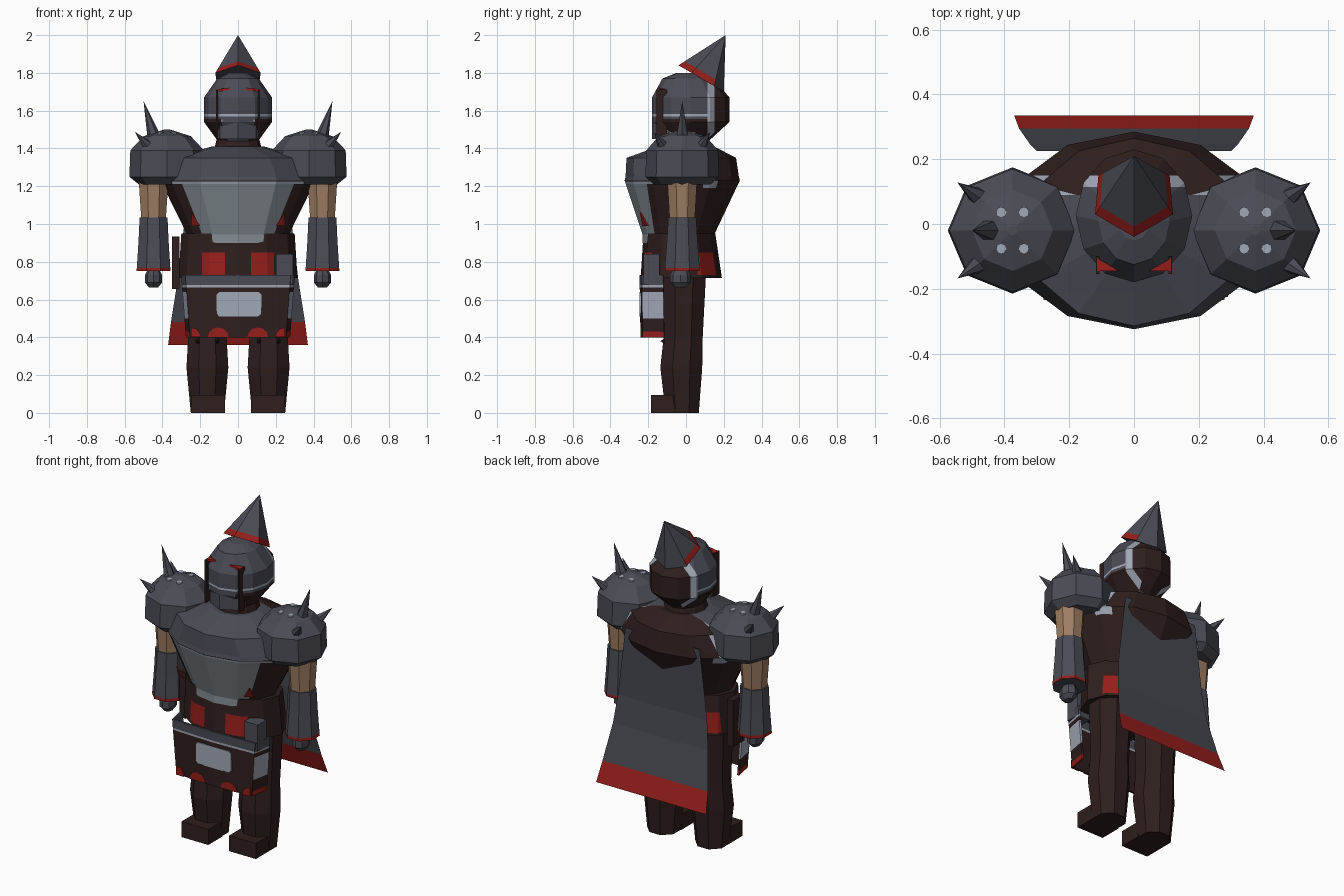
import bpy
import bmesh
from math import sin, cos, pi
from mathutils import Vector

if "Cube" in bpy.data.objects:
    bpy.data.objects.remove(bpy.data.objects["Cube"])

SRGB = {
    "steel": (76, 77, 86), "dark_leather": (50, 36, 35), "red_trim": (150, 36, 33),
    "pale_steel": (160, 167, 181), "chest_steel": (132, 141, 147), "skin": (156, 124, 97),
    "cape_grey": (72, 74, 81),
}
STEEL, DARK, RED, PALE, CHEST, SKIN, CAPE = SRGB
MATS = {}
for key, rgb in SRGB.items():
    colour = [(c / 255) ** 2.2 for c in rgb] + [1]
    m = bpy.data.materials.new(key)
    m.use_nodes = True
    m.diffuse_color = colour
    bsdf = m.node_tree.nodes["Principled BSDF"]
    bsdf.inputs["Base Color"].default_value = colour
    bsdf.inputs["Roughness"].default_value = 0.8
    MATS[key] = m


def finish(name, bm, rule, cuts=()):
    """Slice the mesh along planes, colour each face by the rule, make the object."""
    for co, no in cuts:
        geom = bm.verts[:] + bm.edges[:] + bm.faces[:]
        bmesh.ops.bisect_plane(bm, geom=geom, plane_co=co, plane_no=no, dist=0.0005)
    bmesh.ops.recalc_face_normals(bm, faces=bm.faces[:])
    mesh = bpy.data.meshes.new(name)
    used = []
    for f in bm.faces:
        key = rule(f.calc_center_median()) if callable(rule) else rule
        if key not in used:
            used.append(key)
            mesh.materials.append(MATS[key])
        f.material_index = used.index(key)
    bm.to_mesh(mesh)
    bm.free()
    ob = bpy.data.objects.new(name, mesh)
    bpy.context.collection.objects.link(ob)
    return ob


def loft(name, rings, rule, n=12, turn=0.0, cuts=()):
    """Rings are (z, radius x, radius y, centre x, centre y)."""
    bm = bmesh.new()
    loops = []
    for z, rx, ry, cx, cy in rings:
        angles = [2 * pi * (i + turn) / n for i in range(n)]
        loops.append([bm.verts.new((cx + rx * sin(a), cy - ry * cos(a), z)) for a in angles])
    for lo, hi in zip(loops, loops[1:]):
        for i in range(n):
            j = (i + 1) % n
            bm.faces.new((lo[i], lo[j], hi[j], hi[i]))
    bm.faces.new(loops[0])
    bm.faces.new(loops[-1])
    return finish(name, bm, rule, cuts)


def plate(name, pts, push, rule):
    """Flat polygon pushed out into a slab."""
    bm = bmesh.new()
    a = [bm.verts.new(p) for p in pts]
    b = [bm.verts.new(Vector(p) + Vector(push)) for p in pts]
    bm.faces.new(a)
    bm.faces.new(b)
    for i in range(len(a)):
        j = (i + 1) % len(a)
        bm.faces.new((a[i], a[j], b[j], b[i]))
    return finish(name, bm, rule)


def box(name, x, y, z, rule):
    pts = [(x[0], y[0], z[0]), (x[1], y[0], z[0]), (x[1], y[1], z[0]), (x[0], y[1], z[0])]
    return plate(name, pts, (0, 0, z[1] - z[0]), rule)


def spike(name, base, tip, radius, rule=STEEL):
    d = Vector(tip) - Vector(base)
    bm = bmesh.new()
    bmesh.ops.create_cone(bm, cap_ends=True, segments=6, radius1=radius, radius2=0, depth=d.length)
    rot = d.to_track_quat("Z", "Y").to_matrix()
    for v in bm.verts:
        v.co = rot @ v.co + Vector(base) + d / 2
    return finish(name, bm, rule)


def sheet(name, rows, rule, cuts=()):
    bm = bmesh.new()
    rows = [[bm.verts.new(p) for p in r] for r in rows]
    for lo, hi in zip(rows, rows[1:]):
        for i in range(len(lo) - 1):
            bm.faces.new((lo[i], lo[i + 1], hi[i + 1], hi[i]))
    return finish(name, bm, rule, cuts)


def at_z(*levels):
    return [((0, 0, z), (0, 0, 1)) for z in levels]


def at_x(*levels):
    return [((s * x, 0, 0), (1, 0, 0)) for x in levels for s in (1, -1)]


def at_y(*levels):
    return [((0, y, 0), (0, 1, 0)) for y in levels]


# Torso with chest plate, collar and back
def torso_rule(c):
    if c.z > 1.24:
        if c.y < 0.09:
            return STEEL
        return PALE if c.y < 0.15 and abs(c.x) > 0.2 else DARK
    if 1.213 < c.z < 1.225 and c.y < 0.15:
        return PALE
    if c.z < 1.213 and c.y < -0.1 and abs(c.x) < 0.19 + (c.z - 0.945) * 0.4:
        return CHEST
    return PALE if c.z > 1.19 and 0.09 < c.y < 0.18 else DARK


slants = [((s * 0.19, 0, 0.945), (s, 0, -0.4)) for s in (1, -1)]
loft("torso", [(0.9, 0.27, 0.19, 0, -0.04), (0.945, 0.27, 0.19, 0, -0.04),
               (1.23, 0.41, 0.305, 0, -0.02), (1.25, 0.405, 0.3, 0, -0.02),
               (1.35, 0.34, 0.29, 0, -0.025), (1.41, 0.14, 0.15, 0, 0)],
     torso_rule, cuts=at_z(1.19, 1.213, 1.225) + at_y(0.09, 0.15) + slants)
loft("neck", [(1.38, 0.13, 0.13, 0, 0), (1.46, 0.11, 0.11, 0, 0)],
     lambda c: STEEL if c.z < 1.42 and c.y < 0 else DARK)


# Waist skirt with coloured tassets
def waist_rule(c):
    front = c.y < 0 and 0.07 < abs(c.x) < 0.19
    back = c.y > 0.06 and 0.15 < abs(c.x)
    return RED if 0.73 < c.z < 0.85 and (front or back) else DARK


loft("waist", [(0.715, 0.315, 0.215, 0, -0.025), (0.95, 0.3, 0.19, 0, -0.035)],
     waist_rule, cuts=at_z(0.731, 0.85) + at_x(0.07, 0.15, 0.19) + at_y(0.06))


# Folded front apron
def apron_row(z, w, y):
    return [(-w, y + 0.11, z), (-w + 0.02, y, z), (0, y - 0.01, z), (w - 0.02, y, z), (w, y + 0.11, z)]


def apron_rule(c):
    if abs(c.x) > 0.26 and 0.5 < c.z < 0.64:
        return PALE
    if abs(c.x) > 0.25 and c.z < 0.43:
        return RED
    return PALE if 0.665 < c.z < 0.677 else STEEL if c.z > 0.677 else DARK


apron = sheet("front_apron", [apron_row(0.4, 0.27, -0.225), apron_row(0.73, 0.295, -0.23)],
              apron_rule, at_z(0.43, 0.5, 0.64, 0.665, 0.677))
solid = apron.modifiers.new("thickness", "SOLIDIFY")
solid.thickness = 0.012
solid.offset = 0
plate("apron_panel", [(x, -0.246, z) for x, z in
                      ((-0.1, 0.51), (0.11, 0.51), (0.125, 0.525), (0.125, 0.625),
                       (0.11, 0.64), (-0.1, 0.64), (-0.115, 0.625), (-0.115, 0.525))],
      (0, 0.009, 0), PALE)
for s, side in ((1, "left"), (-1, "right")):
    for mid, start, stop in ((0.105, 0, 6), (0.25, 3, 6)):
        arc = [(s * (mid + 0.055 * cos(pi * i / 6)), -0.241, 0.402 + 0.05 * sin(pi * i / 6))
               for i in range(start, stop + 1)]
        if start:
            arc.append((s * mid, -0.241, 0.402))
        plate(side + "_apron_scallop", arc, (0, 0.009, 0), RED)

box("hip_pouch", (0.2, 0.29), (-0.225, -0.14), (0.68, 0.84), STEEL)
box("hip_scabbard", (-0.35, -0.31), (-0.06, 0.05), (0.655, 0.935), DARK)


# Helmet with visor
def helmet_rule(c):
    if c.y > 0.15:
        return DARK
    if c.y > 0.115:
        return PALE if c.z > 1.5 else DARK
    if 1.57 < c.z < 1.582 and c.y < 0.1:
        return PALE
    return DARK if c.z < 1.555 and abs(c.x) > 0.07 else STEEL


loft("helmet", [(1.43, 0.1, 0.11, 0, 0), (1.54, 0.18, 0.205, 0, 0.025),
                (1.67, 0.18, 0.205, 0, 0.025), (1.77, 0.11, 0.135, 0, 0.01),
                (1.8, 0.05, 0.06, 0, 0.01)],
     helmet_rule, cuts=at_z(1.555, 1.57, 1.582) + at_y(0.115, 0.15))
plate("mouth_guard", [(-0.11, -0.08, 1.45), (-0.095, -0.135, 1.45), (0, -0.18, 1.45),
                      (0.095, -0.135, 1.45), (0.11, -0.08, 1.45)], (0, 0, 0.09), STEEL)
box("mouth_trim", (-0.09, 0.09), (-0.155, -0.1), (1.54, 1.552), PALE)

# Tilted cone crest
tip = Vector((0, 0.21, 2))
rim = [Vector(p) for p in ((0, -0.04, 1.84), (0.12, 0.03, 1.8), (0.11, 0.15, 1.73),
                           (0, 0.2, 1.7), (-0.11, 0.15, 1.73), (-0.12, 0.03, 1.8))]
bm = bmesh.new()
low = [bm.verts.new(p) for p in rim]
mid = [bm.verts.new(p.lerp(tip, 0.13)) for p in rim]
top = bm.verts.new(tip)
bm.faces.new(low)
for i in range(6):
    j = (i + 1) % 6
    bm.faces.new((low[i], low[j], mid[j], mid[i]))
    bm.faces.new((mid[i], mid[j], top))
crest_edge = [(a + b + a.lerp(tip, 0.13) + b.lerp(tip, 0.13)) / 4
              for a, b in zip(rim, rim[1:] + rim[:1]) if max(a.y, b.y) < 0.16]
finish("helmet_crest", bm, lambda c: RED if any((c - e).length < 0.01 for e in crest_edge) else STEEL)

# Cape
rows = [(0.36, 0.37, 0.335), (0.48, 0.355, 0.295), (0.7, 0.32, 0.245), (0.87, 0.3, 0.225), (1.29, 0.25, 0.225)]
sheet("cape", [[(-w, y, z), (0, y, z), (w, y, z)] for z, w, y in rows],
      lambda c: RED if c.z < 0.48 else CAPE)

# Paired parts
for s, side in ((1, "left_"), (-1, "right_")):
    box(side + "visor_bar", (s * 0.107, s * 0.117), (-0.155, -0.1), (1.45, 1.71), DARK)
    plate(side + "visor_brow", [(s * 0.115, -0.105, 1.7), (s * 0.115, -0.145, 1.7), (s * 0.045, -0.145, 1.71)],
          (0, 0, 0.012), lambda c: RED if c.z > 1.71 else DARK)
    plate(side + "chest_mark", [(s * 0.2, -0.222, 0.99), (s * 0.25, -0.195, 0.99), (s * 0.245, -0.235, 1.06)],
          (0, -0.009, 0), RED)

    # Leg and foot
    lx = s * 0.162
    loft(side + "leg", [(0, 0.095, 0.095, lx, -0.02), (0.24, 0.12, 0.12, lx, -0.025),
                        (0.4, 0.11, 0.112, lx, -0.015), (0.73, 0.125, 0.125, lx, -0.01)],
         DARK, n=8, turn=0.5)
    box(side + "foot", (s * 0.07, s * 0.25), (-0.185, -0.05), (0, 0.095), DARK)
    for dx in (-0.05, 0.05):
        spike(side + "knee_rivet", (lx + dx, -0.115, 0.38), (lx + dx, -0.135, 0.38), 0.014, DARK)

    # Arm, bracer and hand
    ax = s * 0.447
    loft(side + "upper_arm", [(1.02, 0.07, 0.072, ax, -0.02), (1.26, 0.087, 0.087, ax, -0.02)],
         SKIN, n=8, turn=0.5)
    loft(side + "bracer", [(0.75, 0.098, 0.1, ax, -0.02), (0.768, 0.096, 0.1, ax, -0.02),
                           (0.91, 0.086, 0.088, ax, -0.02), (1.035, 0.08, 0.08, ax, -0.02)],
         lambda c: RED if 0.751 < c.z < 0.768 else STEEL, n=8, turn=0.5)
    loft(side + "hand", [(0.665, 0.025, 0.03, ax, -0.03), (0.69, 0.045, 0.055, ax, -0.03),
                         (0.73, 0.045, 0.055, ax, -0.03), (0.76, 0.03, 0.04, ax, -0.03)],
         STEEL, n=8)

    # Spiked shoulder guard
    px = s * 0.375
    loft(side + "shoulder_guard", [(1.21, 0.15, 0.15, px, -0.02), (1.25, 0.2, 0.195, px, -0.02),
                                   (1.39, 0.195, 0.19, px, -0.02), (1.465, 0.125, 0.125, px, -0.02),
                                   (1.5, 0.015, 0.015, px, -0.02)], STEEL, n=8)
    spike(side + "tall_spike", (s * 0.435, -0.02, 1.43), (s * 0.5, -0.02, 1.65), 0.042)
    for y in (-1, 1):
        spike(side + "short_spike", (s * 0.475, -0.02 + y * 0.1, 1.41), (s * 0.545, -0.02 + y * 0.148, 1.487), 0.032)
        for dx in (-0.035, 0.035):
            cx, cy = px + dx, -0.02 + y * 0.057
            loft(side + "shoulder_stud", [(1.46, 0.016, 0.016, cx, cy), (1.487, 0.016, 0.016, cx, cy)], PALE, n=8)
